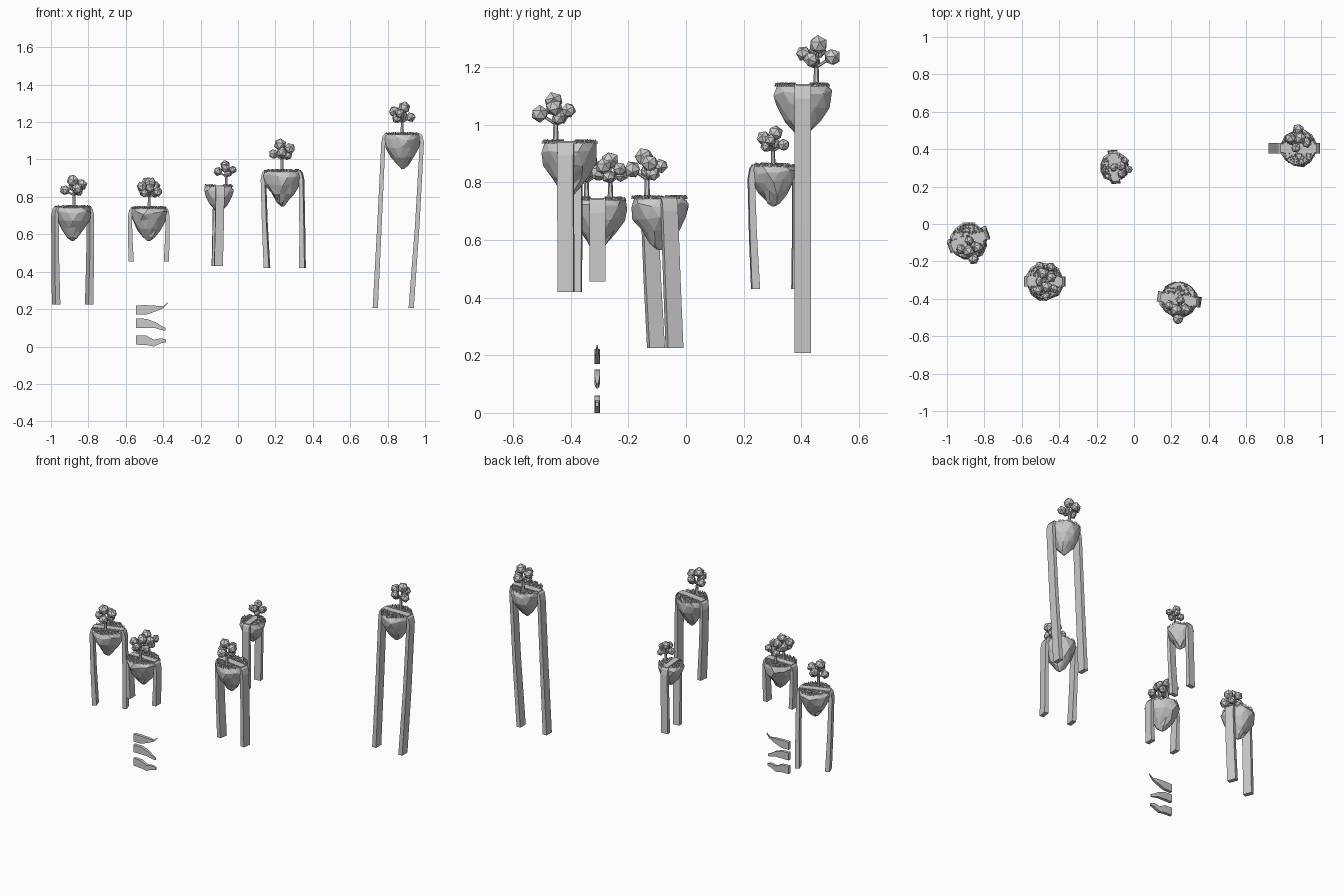
import bpy, bmesh, math, random
from mathutils import Vector, Matrix

if "Cube" in bpy.data.objects:
    bpy.data.objects.remove(bpy.data.objects["Cube"])

random.seed(4)

def finish(name, bm):
    bmesh.ops.recalc_face_normals(bm, faces=bm.faces[:])
    me = bpy.data.meshes.new(name)
    bm.to_mesh(me)
    bm.free()
    ob = bpy.data.objects.new(name, me)
    bpy.context.collection.objects.link(ob)
    return ob

def loft(bm, rings):
    """Skin a list of equal-length point rings and cap both ends."""
    vs = [[bm.verts.new(p) for p in r] for r in rings]
    n = len(vs[0])
    for a, b in zip(vs, vs[1:]):
        for i in range(n):
            bm.faces.new((a[i], a[(i + 1) % n], b[(i + 1) % n], b[i]))
    bm.faces.new(vs[0][::-1])
    bm.faces.new(vs[-1])

def rod(bm, a, b, r0, r1):
    d = b - a
    m = Matrix.Translation((a + b) / 2) @ d.to_track_quat('Z', 'Y').to_matrix().to_4x4()
    bmesh.ops.create_cone(bm, cap_ends=True, segments=6, radius1=r0, radius2=r1,
                          depth=d.length, matrix=m)

# Rock: inverted irregular cone, flat faces (radius factor, depth)
ROCK = [(0.90, 0.0), (1.0, -0.025), (0.88, -0.07), (0.62, -0.12), (0.32, -0.16), (0.06, -0.185)]
def rock(c, top, R, s):
    bm = bmesh.new()
    n, rings = 12, []
    for k, (f, dz) in enumerate(ROCK):
        ring = []
        for i in range(n):
            a = math.tau * (i + 0.5 * (k % 2)) / n
            r = R * f * random.uniform(0.92, 1.05)
            z = top + s * dz + (random.uniform(-0.01, 0.01) if 0 < k < 5 else 0)
            ring.append((c[0] + r * math.cos(a), c[1] + r * math.sin(a), z))
        rings.append(ring)
    loft(bm, rings)
    bmesh.ops.triangulate(bm, faces=bm.faces[:])
    finish("island_rock", bm)

# Grass: tiny tufts scattered on both banks of the river
def grass(c, top, R, rot):
    bm = bmesh.new()
    for _ in range(330):
        a, r = random.uniform(0, math.tau), R * 0.93 * math.sqrt(random.random())
        x, y = r * math.cos(a), r * math.sin(a)
        if abs(-x * math.sin(rot) + y * math.cos(rot)) < 0.026:
            continue
        h = random.uniform(0.008, 0.015)
        bmesh.ops.create_cone(bm, cap_ends=False, segments=4, radius1=0.005, radius2=0.002,
                              depth=h, matrix=Matrix.Translation((c[0] + x, c[1] + y, top + h / 2 - 0.003)))
    finish("grass_tufts", bm)

# River over the top and a waterfall off each end
def water(c, top, bottom, span, w, rot, sway):
    ex = Vector((math.cos(rot), math.sin(rot), 0))
    ey = Vector((-ex.y, ex.x, 0))
    bm = bmesh.new()
    def strip(path, t_dirs, hw, sh):
        rings = []
        for (u, z), (tu, tz), k in zip(path, t_dirs, sh):
            o = Vector((c[0] + sway[0] * k, c[1] + sway[1] * k, 0))
            rings.append([o + ex * (u + q * tu) + ey * (p * hw) + Vector((0, 0, z + q * tz))
                          for p, q in ((-1, 0), (1, 0), (1, 1), (-1, 1))])
        loft(bm, rings)
    strip([(-span * .85, top), (span * .85, top)], [(0, -.02)] * 2, w * .4, (0, 0))
    for s in (-1, 1):
        zs = [top - .05 - (top - .05 - bottom) * k for k in (0, .5, 1)]
        strip([(s * span * .81, top), (s * span * .93, top - .014), (s * span, zs[0]),
               (s * (span - .001), zs[1]), (s * (span - .004), zs[2])],
              [(0, -.02), (-s * .015, -.018), (-s * .022, 0), (-s * .024, 0), (-s * .028, 0)],
              w / 2, (0, 0, 0, .45, 1))
    finish("waterfall", bm)

# Tree: trunk, branches, faceted leaf balls (x, y, z, radius)
LEAVES = [(0.01, 0.007, 0.143, 0.034), (-0.042, 0.005, 0.122, 0.031), (0.0, 0.055, 0.10, 0.031),
          (0.045, -0.018, 0.092, 0.028), (-0.012, -0.045, 0.112, 0.027), (-0.03, -0.01, 0.085, 0.026)]
def tree(base, s, rot):
    bm = bmesh.new()
    m = Matrix.Translation(base) @ Matrix.Rotation(rot, 4, 'Z') @ Matrix.Scale(s, 4)
    fork = m @ Vector((0, 0, 0.065))
    rod(bm, m @ Vector((0, 0, -0.01)), fork, 0.011 * s, 0.008 * s)
    for x, y, z, r in LEAVES:
        rod(bm, fork, m @ Vector((x, y, z)), 0.006 * s, 0.004 * s)
    finish("tree_trunk", bm)
    bm = bmesh.new()
    for x, y, z, r in LEAVES:
        t = Matrix.Rotation(random.uniform(0, 3), 4, (random.random(), 0.5, random.random()))
        bmesh.ops.create_icosphere(bm, subdivisions=1, radius=r * s,
                                   matrix=Matrix.Translation(m @ Vector((x, y, z))) @ t)
    finish("tree_leaves", bm)

# centre, top, radius, depth scale, water bottom, span, width, angle, sway, trees
ISLANDS = [
    ((-.884, -.092), .75, .102, .97, .225, .112, .056, 20, (0, .02), [(-.877, -.135, 1.0, 200)]),
    ((-.477, -.307), .745, .104, .95, .455, .112, .054, 0, (0, 0),
     [(-.475, -.345, .95, 20), (-.475, -.262, .95, 150)]),
    ((-.103, .303), .862, .080, .76, .43, .088, .046, 95, (-.008, .008), [(-.063, .302, .80, 90)]),
    ((.238, -.403), .943, .102, 1.02, .42, .114, .056, -8, (.012, 0), [(.235, -.452, 1.0, 180)]),
    ((.880, .405), 1.14, .102, 1.0, .207, .114, .056, 0, (-.05, 0), [(.878, .452, 1.0, 0)]),
]
for c, top, R, s, bot, span, w, deg, sway, trees in ISLANDS:
    rot = math.radians(deg)
    rock(c, top - .006, R, s)
    grass(c, top - .006, R, rot)
    water(c, top, bot, span, w, rot, sway)
    for x, y, ts, tr in trees:
        tree((x, y, top - .006), ts, math.radians(tr))

# Loose tapered fins below the second island: (x, z low, z high, half width)
FINS = [
    [(-.545, .170, .220, .010), (-.49, .170, .221, .010), (-.44, .188, .218, .009), (-.40, .205, .215, .005), (-.378, .228, .236, .002)],
    [(-.545, .100, .150, .010), (-.49, .100, .148, .010), (-.44, .098, .130, .009), (-.41, .088, .110, .006), (-.388, .085, .100, .002)],
    [(-.545, .010, .060, .010), (-.49, .008, .058, .010), (-.45, .000, .036, .009), (-.41, .018, .044, .008), (-.385, .022, .036, .005)],
]
for fin in FINS:
    bm = bmesh.new()
    loft(bm, [[(x, -.308 + p * h, z) for p, z in ((-1, lo), (1, lo), (1, hi), (-1, hi))]
              for x, lo, hi, h in fin])
    finish("loose_fin", bm)
